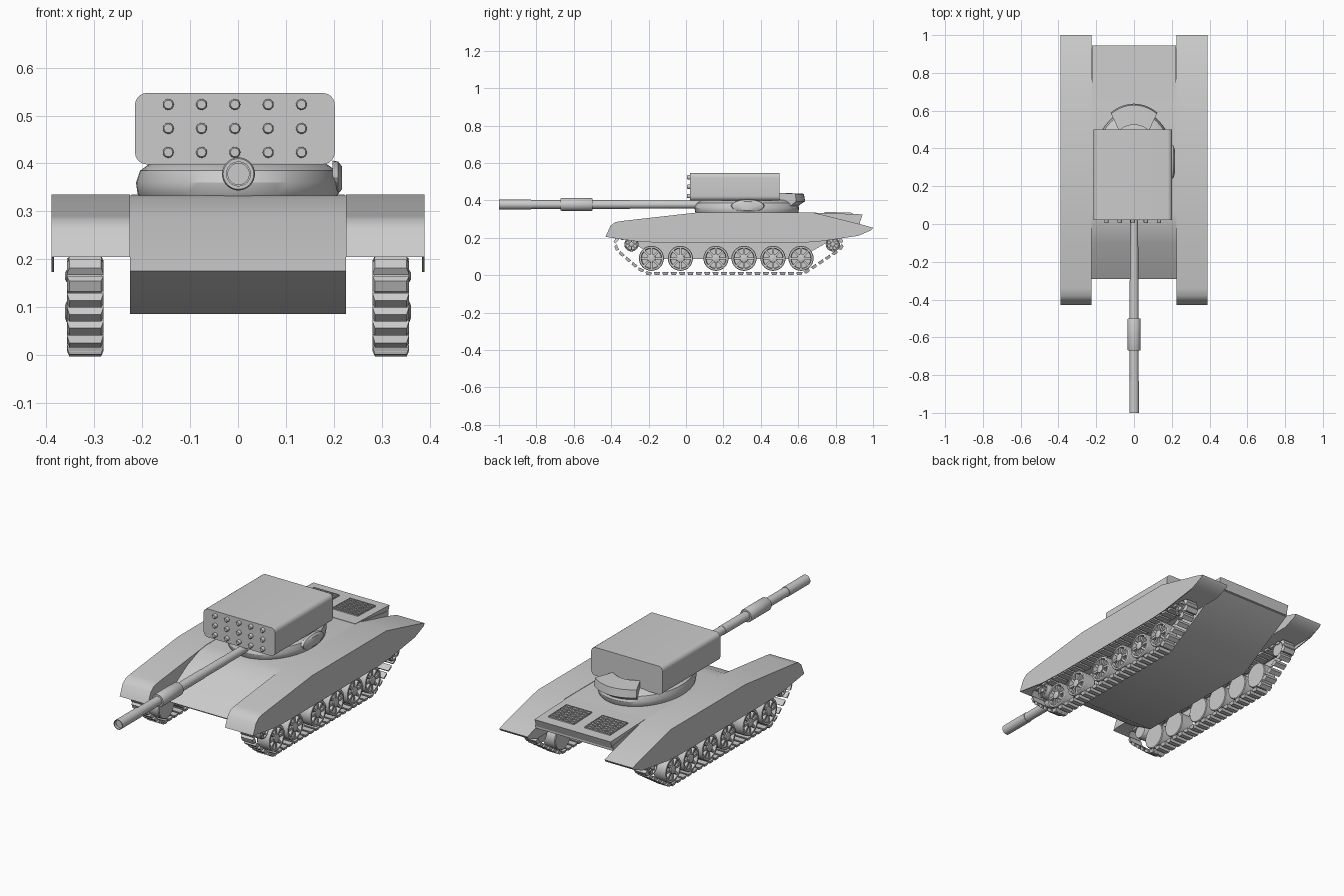
import bpy, bmesh, math
from mathutils import Matrix, Vector

cube = bpy.data.objects.get("Cube")
if cube:
    bpy.data.objects.remove(cube, do_unlink=True)

grey = bpy.data.materials.new("plain_grey")
grey.use_nodes = True
COLOUR = (0.6, 0.6, 0.6, 1)
grey.diffuse_color = COLOUR
grey.node_tree.nodes["Principled BSDF"].inputs["Base Color"].default_value = COLOUR


def finish(name, bm, mirror=False, angle=32):
    bmesh.ops.recalc_face_normals(bm, faces=bm.faces)
    mesh = bpy.data.meshes.new(name)
    bm.to_mesh(mesh)
    bm.free()
    mesh.materials.append(grey)
    ob = bpy.data.objects.new(name, mesh)
    bpy.context.collection.objects.link(ob)
    if mirror:
        ob.modifiers.new("mirror", 'MIRROR').use_mirror_merge = False
    bpy.ops.object.select_all(action='DESELECT')
    ob.select_set(True)
    bpy.context.view_layer.objects.active = ob
    bpy.ops.object.shade_smooth_by_angle(angle=math.radians(angle))
    return ob


def add_prism(bm, profile, x0, x1):
    """Extrude a (y, z) outline from x0 to x1."""
    face = bm.faces.new([bm.verts.new((x0, y, z)) for y, z in profile])
    out = bmesh.ops.extrude_face_region(bm, geom=[face])
    verts = [v for v in out["geom"] if isinstance(v, bmesh.types.BMVert)]
    bmesh.ops.translate(bm, verts=verts, vec=(x1 - x0, 0, 0))


def add_box(bm, size, matrix):
    made = bmesh.ops.create_cube(bm, size=1, matrix=matrix @ Matrix.Diagonal((*size, 1)))
    return made["verts"]


def add_lathe(bm, profile, sides, matrix):
    """Spin a (radius, height) profile about local z; cap both ends."""
    rings = []
    for r, h in profile:
        rings.append([bm.verts.new(matrix @ Vector((r * math.cos(a), r * math.sin(a), h)))
                      for a in (math.tau * i / sides for i in range(sides))])
    for a, b in zip(rings, rings[1:]):
        for i in range(sides):
            j = (i + 1) % sides
            bm.faces.new((a[i], a[j], b[j], b[i]))
    bm.faces.new(rings[0])
    bm.faces.new(rings[-1])


def at(x, y, z):
    return Matrix.Translation((x, y, z))


ALONG_X = Matrix.Rotation(math.pi / 2, 4, 'Y')
ALONG_FRONT = Matrix.Rotation(math.pi / 2, 4, 'X')

# Hull between the tracks
bm = bmesh.new()
add_prism(bm, [(-0.29, 0.175), (-0.14, 0.086), (0.6, 0.086), (0.93, 0.275), (0.93, 0.3),
               (0.68, 0.333), (0.06, 0.333), (0, 0.326), (-0.1, 0.288)], -0.225, 0.225)
finish("hull", bm)

# Raised engine deck with a leaning rear plate
bm = bmesh.new()
add_prism(bm, [(0.66, 0.3), (0.66, 0.335), (0.945, 0.325), (0.925, 0.27), (0.9, 0.27)],
          -0.222, 0.222)
finish("engine_deck", bm)

# Two engine grilles with sunken cells
bm = bmesh.new()
slope = Matrix.Rotation(-0.035, 4, 'X')
bmesh.ops.create_grid(bm, x_segments=4, y_segments=7, size=0.5,
                      matrix=at(0.105, 0.815, 0.336) @ slope @ Matrix.Diagonal((0.15, 0.15, 1, 1)))
cells = bm.faces[:]
rim = [e for e in bm.edges if e.is_boundary]
skirt = bmesh.ops.extrude_edge_only(bm, edges=rim)["geom"]
bmesh.ops.translate(bm, verts=[v for v in skirt if isinstance(v, bmesh.types.BMVert)],
                    vec=(0, 0, -0.008))
bmesh.ops.inset_individual(bm, faces=cells, thickness=0.004)
holes = bmesh.ops.extrude_discrete_faces(bm, faces=cells)["faces"]
bmesh.ops.translate(bm, verts=list({v for f in holes for v in f.verts}), vec=(0, 0, -0.005))
finish("engine_grille", bm, mirror=True)

# Fenders with thin side skirts
top = [(1, 0.253), (0.95, 0.268), (0.68, 0.335), (0.06, 0.335), (-0.1, 0.317), (-0.34, 0.29),
       (-0.38, 0.283), (-0.405, 0.262), (-0.43, 0.205)]
bm = bmesh.new()
add_prism(bm, top + [(-0.4, 0.212), (0.92, 0.212), (0.99, 0.24)], 0.225, 0.385)
finish("fender", bm, mirror=True)
bm = bmesh.new()
add_prism(bm, top + [(-0.25, 0.178), (-0.1, 0.173), (0.6, 0.173), (0.7, 0.178),
                     (0.92, 0.21), (0.99, 0.24)], 0.384, 0.389)
finish("side_skirt", bm, mirror=True)


# Wheels: plain inner disc, outer rim, hub and spokes
def wheel(name, y, z, r):
    bm = bmesh.new()
    centre = at(0.285, y, z) @ ALONG_X
    add_lathe(bm, [(r * 0.95, 0), (r, 0.004), (r, 0.068), (r * 0.96, 0.072),
                   (r * 0.82, 0.072), (r * 0.78, 0.05)], 32, centre)
    add_lathe(bm, [(r * 0.34, 0.045), (r * 0.32, 0.073), (r * 0.2, 0.076)], 16, centre)
    for i in range(8):
        turn = Matrix.Rotation(math.tau * i / 8, 4, 'Z')
        add_box(bm, (r * 0.58, r * 0.17, 0.02), centre @ turn @ at(r * 0.55, 0, 0.058))
    finish(name, bm, mirror=True)


for i, y in enumerate((-0.185, -0.03, 0.16, 0.31, 0.465, 0.615)):
    wheel(f"road_wheel_{i + 1}", y, 0.09, 0.067)
wheel("front_idler", -0.292, 0.165, 0.038)
wheel("rear_sprocket", 0.785, 0.165, 0.038)

# Track links spaced along a closed loop
path = [Vector((0, y, z)) for y, z in (
    (-0.2, 0.009), (0.63, 0.009), (0.82, 0.135), (0.84, 0.165), (0.825, 0.192), (0.78, 0.2),
    (-0.3, 0.2), (-0.365, 0.195), (-0.383, 0.175), (-0.365, 0.13), (-0.25, 0.032))]
legs = list(zip(path, path[1:] + path[:1]))
LINKS = 58
pitch = sum((b - a).length for a, b in legs) / LINKS
bm = bmesh.new()
travel = 0
for a, b in legs:
    span = (b - a).length
    d = (b - a) / span
    while travel < span:
        p = a + d * travel
        place = at(0.319, p.y, p.z) @ Matrix.Rotation(math.atan2(d.z, d.y), 4, 'X')
        pad = add_box(bm, (0.077, 0.034, 0.016), place)
        for v in pad:
            local = place.inverted() @ v.co
            if local.z < 0:
                v.co = place @ Vector((local.x * 0.86, local.y * 0.7, local.z))
        travel += pitch
    travel -= span
finish("track", bm, mirror=True, angle=20)

# Turret dome
bm = bmesh.new()
add_lathe(bm, [(0.95, 0.325), (0.985, 0.337), (1, 0.36), (0.96, 0.385), (0.86, 0.4), (0.6, 0.408)],
          48, at(0, 0.325, 0) @ Matrix.Diagonal((0.213, 0.28, 1, 1)))
finish("turret", bm)

# Curved storage bin on the turret rear
bm = bmesh.new()
rings = []
for i in range(11):
    a = math.radians(58 + 6.4 * i)
    s, c = math.sin(a), math.cos(a)
    rings.append([bm.verts.new((r * c * 0.75, 0.325 + r * s, z)) for r, z in
                  ((0.2, 0.37), (0.275, 0.37), (0.312, 0.395), (0.305, 0.435), (0.2, 0.44))])
for p, q in zip(rings, rings[1:]):
    for i in range(5):
        j = (i + 1) % 5
        bm.faces.new((p[i], p[j], q[j], q[i]))
bm.faces.new(rings[0])
bm.faces.new(rings[-1])
finish("turret_bin", bm)

# Small bulge on the turret side
bm = bmesh.new()
add_lathe(bm, [(0.09, 0), (0.085, 0.012), (0.06, 0.02)], 24,
          at(0.197, 0.33, 0.37) @ ALONG_X @ Matrix.Diagonal((0.4, 1, 1, 1)))
finish("turret_bulge", bm)

# Rocket box with rounded long edges
MID = -0.0065
bm = bmesh.new()
add_box(bm, (0.417, 0.48, 0.149), at(MID, 0.261, 0.4725))
long_edges = [e for e in bm.edges if abs(e.verts[0].co.y - e.verts[1].co.y) > 0.1]
bmesh.ops.bevel(bm, geom=long_edges, offset=0.025, segments=6, profile=0.5, affect='EDGES')
finish("rocket_box", bm)

# Rocket noses in three rows of five
bm = bmesh.new()
for row in range(3):
    for col in range(5):
        add_lathe(bm, [(0.0115, -0.01), (0.0115, 0.012), (0.009, 0.016)], 16,
                  at(MID + 0.0695 * (col - 2), 0.021, 0.473 + 0.05 * (row - 1)) @ ALONG_FRONT)
finish("rockets", bm)

# Stepped gun barrel with a sleeve and an open muzzle; heights run forward
bm = bmesh.new()
add_lathe(bm, [(0.021, -0.12), (0.021, 0.12), (0.022, 0.12), (0.022, 0.3), (0.0235, 0.3),
               (0.0235, 0.5), (0.032, 0.5), (0.0345, 0.505), (0.0345, 0.665), (0.032, 0.67),
               (0.0235, 0.67), (0.0235, 0.83), (0.026, 0.83), (0.026, 1), (0.022, 1),
               (0.022, 0.985)], 32, at(0.001, 0, 0.378) @ ALONG_FRONT)
finish("gun_barrel", bm)
